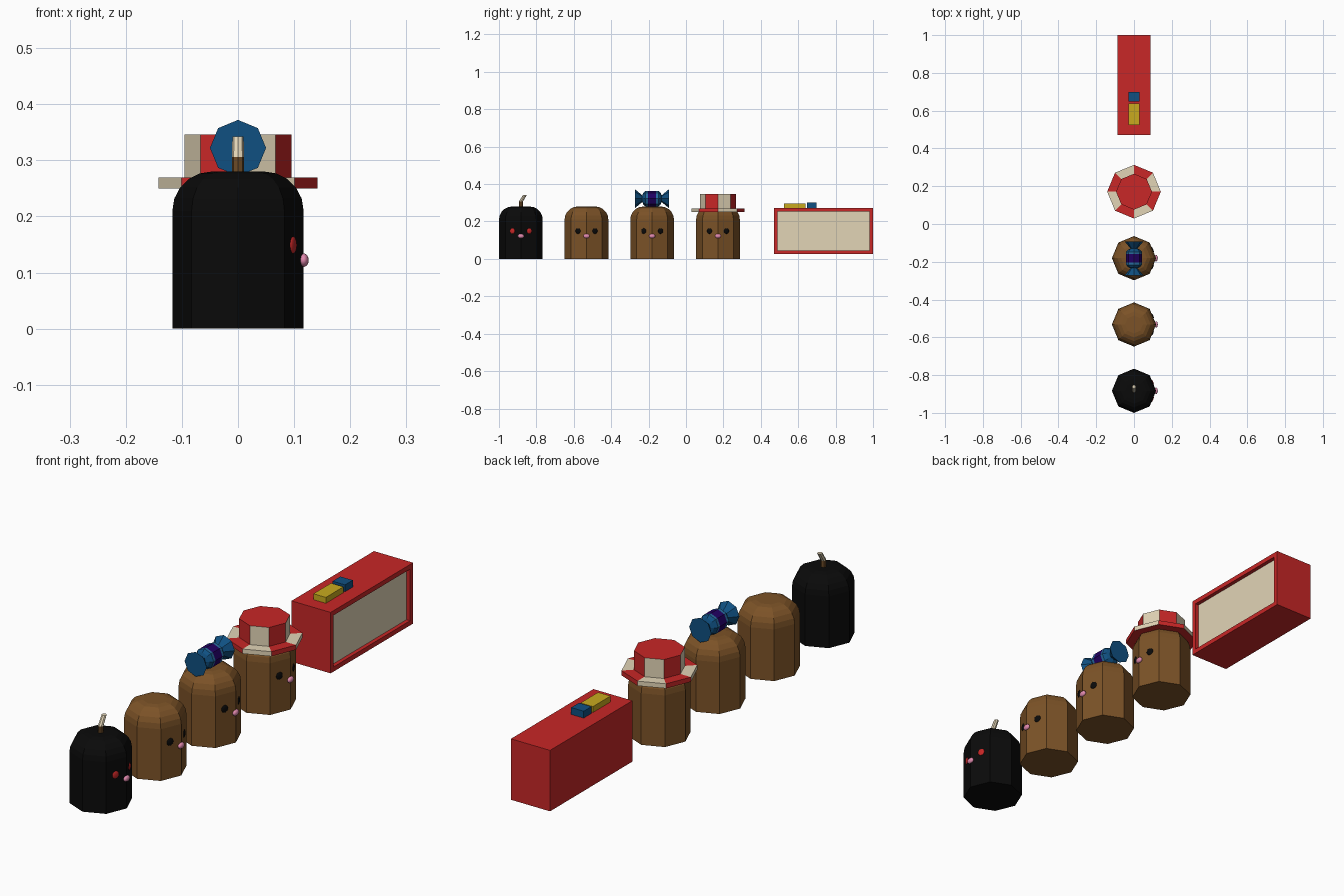
import bpy, bmesh, math
from mathutils import Vector, Matrix

if "Cube" in bpy.data.objects:
    bpy.data.objects.remove(bpy.data.objects["Cube"])

def material(name, rgb):
    m = bpy.data.materials.new(name)
    m.diffuse_color = (*rgb, 1)
    m.use_nodes = True
    m.node_tree.nodes["Principled BSDF"].inputs["Base Color"].default_value = m.diffuse_color
    return m

BROWN = material("brown", (0.20, 0.085, 0.02))
BLACK = material("black", (0.003, 0.003, 0.003))
RED = material("red", (0.58, 0.02, 0.02))
CREAM = material("cream", (0.76, 0.66, 0.47))
BLUE = material("blue", (0.005, 0.08, 0.22))
LIGHT_BLUE = material("light_blue", (0.02, 0.15, 0.34))
PURPLE = material("purple", (0.015, 0.0, 0.12))
YELLOW = material("yellow", (0.58, 0.40, 0.013))
PINK = material("pink", (0.75, 0.25, 0.42))
STEM = material("stem_brown", (0.15, 0.07, 0.02))

def finish(name, bm, mats):
    bmesh.ops.recalc_face_normals(bm, faces=bm.faces)
    me = bpy.data.meshes.new(name)
    bm.to_mesh(me)
    bm.free()
    ob = bpy.data.objects.new(name, me)
    bpy.context.collection.objects.link(ob)
    for m in mats:
        me.materials.append(m)
    return ob

def loft(name, rings, mats, pick=lambda band, side: 0, caps=(0, 0), matrix=None):
    """Octagonal rings of (radius, height, y shift), joined and capped."""
    bm = bmesh.new()
    loops = [[bm.verts.new((r * math.cos(k * math.pi / 4), r * math.sin(k * math.pi / 4) + dy, h))
              for k in range(8)] for r, h, dy in rings]
    for b, (lo, hi) in enumerate(zip(loops, loops[1:])):
        for k in range(8):
            j = (k + 1) % 8
            bm.faces.new((lo[k], lo[j], hi[j], hi[k])).material_index = pick(b, k)
    bm.faces.new(loops[0]).material_index = caps[0]
    bm.faces.new(loops[-1]).material_index = caps[1]
    if matrix:
        bm.transform(matrix)
    return finish(name, bm, mats)

def ellipsoid(name, loc, size, mat, turn=0):
    bm = bmesh.new()
    bmesh.ops.create_uvsphere(bm, u_segments=16, v_segments=10, radius=1)
    bm.transform(Matrix.LocRotScale(Vector(loc), Matrix.Rotation(turn, 3, 'Z'), Vector(size)))
    for f in bm.faces:
        f.smooth = True
    return finish(name, bm, [mat])

def block(name, lo, hi, mat):
    lo, hi = Vector(lo), Vector(hi)
    bm = bmesh.new()
    bmesh.ops.create_cube(bm, size=1)
    bm.transform(Matrix.LocRotScale((lo + hi) / 2, None, hi - lo))
    return finish(name, bm, [mat])

# Rounded octagonal figures facing +x
ys = [-0.883, -0.532, -0.181, 0.171]
arc = [(0.047 + 0.07 * math.cos(a), 0.21 + 0.07 * math.sin(a), 0)
       for a in [i * math.pi / 10 for i in range(6)]]
for i, y in enumerate(ys):
    skin, eye = (BLACK, RED) if i == 0 else (BROWN, BLACK)
    loft(f"body_{i}", [(0.117, 0, 0)] + arc, [skin], matrix=Matrix.Translation((0, y, 0)))
    for s, side in ((-1, "right"), (1, "left")):
        ellipsoid(f"{side}_eye_{i}", (0.098, y + s * 0.045, 0.149),
                  (0.0045, 0.0145, 0.015), eye, s * math.pi / 8)
    ellipsoid(f"nose_{i}", (0.117, y, 0.122), (0.009, 0.017, 0.012), PINK)

# Bent stem on the dark figure
loft("stem", [(0.011, 0.275, 0), (0.011, 0.306, 0), (0.010, 0.342, 0.022)], [STEM, CREAM],
     lambda b, k: b, (0, 1), Matrix.Translation((0, ys[0], 0)))

# Wrapped sweet lying along y
half = [(0.05, 0.09), (0.018, 0.052), (0.032, 0.046), (0.042, 0.034), (0.042, 0.022)]
rings = [(r, -h, 0) for r, h in half] + [(r, h, 0) for r, h in reversed(half)]
loft("sweet", rings, [BLUE, LIGHT_BLUE, PURPLE],
     lambda b, k: {3: 1, 4: 2, 5: 1}.get(b, 0), (0, 0),
     Matrix.Translation((0, ys[2] - 0.001, 0.322)) @ Matrix.Rotation(math.pi / 2, 4, 'X'))

# Striped top hat
loft("hat", [(0.142, 0.25, 0), (0.142, 0.269, 0), (0.095, 0.269, 0), (0.095, 0.346, 0)],
     [RED, CREAM], lambda b, k: 1 - k % 2, (0, 0), Matrix.Translation((0, ys[3], 0)))

# Box with a recessed panel on its +x side
box = block("box", (-0.088, 0.47, 0.025), (0.088, 1.0, 0.273), RED)
box.data.materials.append(CREAM)
bm = bmesh.new()
bm.from_mesh(box.data)
face = max(bm.faces, key=lambda f: f.calc_center_median().x)
bmesh.ops.inset_region(bm, faces=[face], thickness=0.027)
side = bmesh.ops.extrude_discrete_faces(bm, faces=[face])["faces"][0]
side.material_index = 1
bmesh.ops.translate(bm, verts=side.verts, vec=(-0.016, 0, 0))
bm.to_mesh(box.data)
bm.free()

# Buttons on the box
block("yellow_button", (-0.028, 0.525, 0.265), (0.028, 0.638, 0.297), YELLOW)
block("blue_button", (-0.028, 0.648, 0.265), (0.028, 0.698, 0.301), BLUE)
